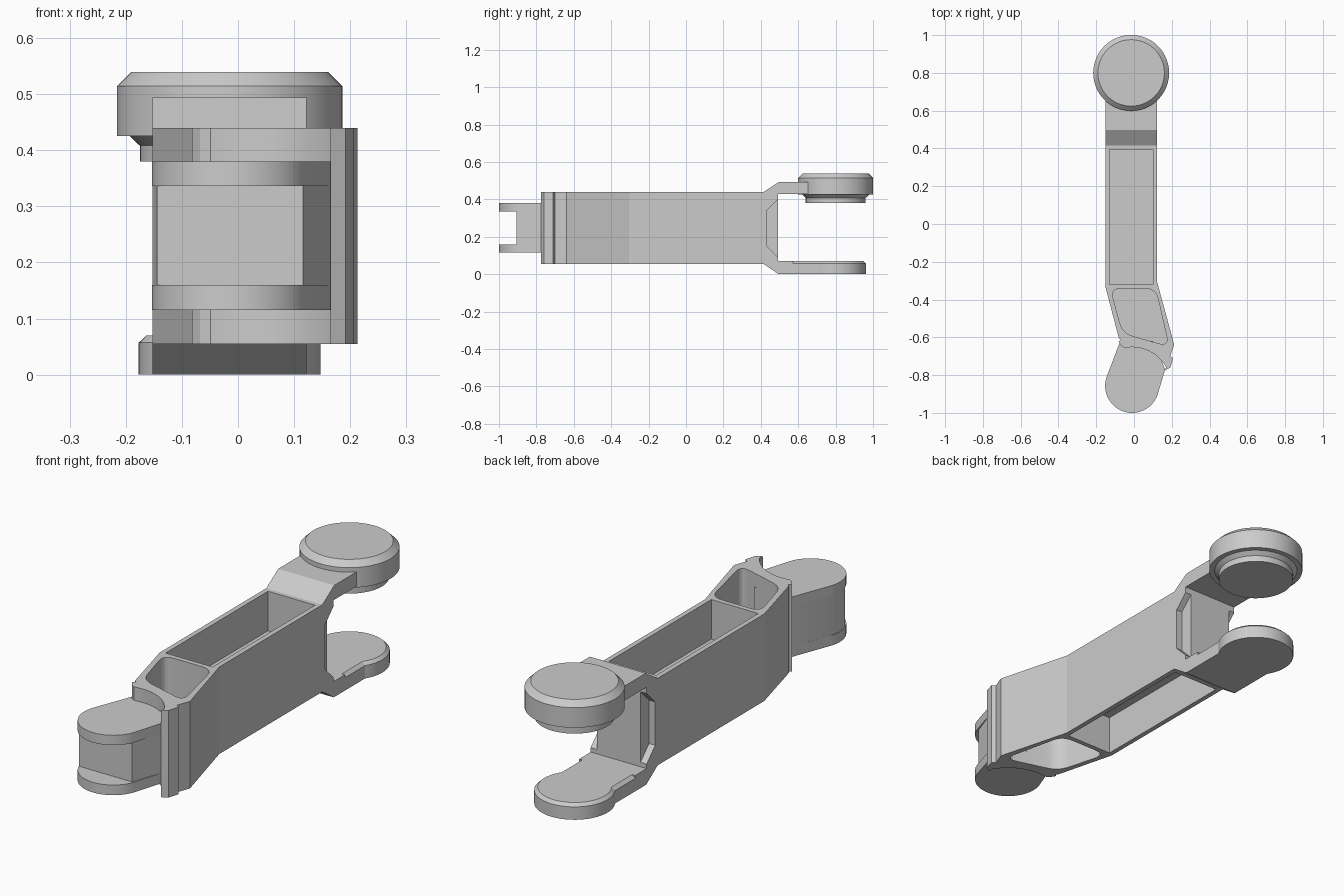
import bpy, bmesh
from math import sin, cos, radians, pi
from mathutils import Vector

if "Cube" in bpy.data.objects:
    bpy.data.objects.remove(bpy.data.objects["Cube"])


def make(name, bm):
    bm.normal_update()
    bmesh.ops.recalc_face_normals(bm, faces=bm.faces)
    me = bpy.data.meshes.new(name)
    bm.to_mesh(me)
    bm.free()
    ob = bpy.data.objects.new(name, me)
    bpy.context.collection.objects.link(ob)
    return ob


def prism(name, pts, a, b, axis='z'):
    """Extrude an outline from a to b: xy outline along z, yz along x, xz along y."""
    put = {'z': lambda p, t: (p[0], p[1], t),
           'x': lambda p, t: (t, p[0], p[1]),
           'y': lambda p, t: (p[0], t, p[1])}[axis]
    bm = bmesh.new()
    lo = [bm.verts.new(put(p, a)) for p in pts]
    hi = [bm.verts.new(put(p, b)) for p in pts]
    n = len(pts)
    bm.faces.new(lo[::-1])
    bm.faces.new(hi)
    for i in range(n):
        bm.faces.new((lo[i], lo[(i + 1) % n], hi[(i + 1) % n], hi[i]))
    return make(name, bm)


def holed_prism(name, loops, z0, z1):
    """Vertical extrusion of an outline with holes, from a filled curve."""
    cu = bpy.data.curves.new(name, 'CURVE')
    cu.dimensions, cu.fill_mode, cu.extrude = '2D', 'BOTH', (z1 - z0) / 2
    for pts in loops:
        sp = cu.splines.new('POLY')
        sp.points.add(len(pts) - 1)
        for q, p in zip(sp.points, pts):
            q.co = (p[0], p[1], 0, 1)
        sp.use_cyclic_u = True
    tmp = bpy.data.objects.new("helper", cu)
    bpy.context.collection.objects.link(tmp)
    bpy.context.view_layer.update()
    bm = bmesh.new()
    bm.from_mesh(tmp.to_mesh())
    bpy.data.objects.remove(tmp, do_unlink=True)
    bmesh.ops.remove_doubles(bm, verts=bm.verts, dist=0.0005)
    bmesh.ops.translate(bm, verts=bm.verts, vec=(0, 0, (z0 + z1) / 2))
    return make(name, bm)


def turned(name, cx, cy, profile, n=48):
    """Solid of revolution from (radius, z) pairs."""
    bm = bmesh.new()
    rings = [[bm.verts.new((cx + r * cos(2 * pi * i / n), cy + r * sin(2 * pi * i / n), z))
              for i in range(n)] for r, z in profile]
    bm.faces.new(rings[0][::-1])
    bm.faces.new(rings[-1])
    for a, b in zip(rings, rings[1:]):
        for i in range(n):
            bm.faces.new((a[i], a[(i + 1) % n], b[(i + 1) % n], b[i]))
    return make(name, bm)


def arc(cx, cy, r, a0, a1, n):
    return [(cx + r * cos(radians(a0 + (a1 - a0) * i / n)),
             cy + r * sin(radians(a0 + (a1 - a0) * i / n))) for i in range(n + 1)]


def rounded(pts, r, n=6):
    """Round polygon corners with quadratic curves."""
    out = []
    for i, p in enumerate(pts):
        p = Vector(p)
        a = p + (Vector(pts[i - 1]) - p).normalized() * r
        b = p + (Vector(pts[(i + 1) % len(pts)]) - p).normalized() * r
        for k in range(n + 1):
            t = k / n
            q = a * (1 - t) ** 2 + p * 2 * t * (1 - t) + b * t * t
            out.append((q.x, q.y))
    return out


L, R = -0.152, 0.122          # side planes of the straight section
CX, CY = -0.015, 0.80         # rear pivot
FX, FY = -0.01, -0.857        # front pivot
Z0, Z1 = 0.055, 0.44          # body bottom and top
NY, EY = 0.432, 0.492         # start of the rear notches, rear end of the body

# Bent main body with concave front end and two open pockets
outline = [(L, NY), (L, -0.33), (-0.08, -0.605), (-0.07, -0.612), (-0.082, -0.622), (-0.068, -0.645)]
outline += arc(FX, FY, 0.205, 101, 29, 12)
outline += [(0.165, -0.775), (0.192, -0.76), (0.207, -0.71), (0.191, -0.70), (0.213, -0.64),
            (R, -0.305), (R, NY)]
long_pocket = [(-0.13, -0.32), (0.10, -0.32), (0.10, 0.395), (-0.13, 0.395)]
bent_pocket = rounded([(-0.125, -0.342), (0.115, -0.342), (0.185, -0.648), (-0.06, -0.578)], 0.055)
holed_prism("main_body", [outline, long_pocket, bent_pocket], Z0, Z1)

# Middle webs closing the pockets
prism("long_pocket_web", long_pocket, 0.23, 0.265)
prism("bent_pocket_web", bent_pocket, 0.23, 0.265)

# Rear end of the body with notched vertical edges
prism("rear_wall", [(NY, Z0), (EY, Z0), (EY, Z1), (NY, Z1)], L + 0.03, R - 0.03, 'x')
for side, x0, x1 in (("left", L, L + 0.03), ("right", R - 0.03, R)):
    prism(f"rear_{side}_corner_upper", [(NY, 0.342), (EY, 0.402), (EY, Z1), (NY, Z1)], x0, x1, 'x')
    prism(f"rear_{side}_corner_lower", [(NY, Z0), (EY, Z0), (EY, 0.09), (NY, 0.15)], x0, x1, 'x')

# Front fork: two rounded plates and the web between them
plate = [(0.165, -0.77), (0.10, -0.62), (-0.07, -0.612)] + arc(FX, FY, 0.143, 160, 340, 24)
for name, z0, z1 in (("front_fork_lower", 0.115, 0.16), ("front_fork_upper", 0.336, 0.38)):
    prism(name, plate, z0, z1)
prism("front_fork_web", [(0.165, -0.77), (0.10, -0.62), (-0.07, -0.612), (-0.144, -0.808),
                         (-0.152, -0.86), (-0.144, -0.907), (0.116, -0.907)], 0.16, 0.336)

# Rear arms
prism("rear_upper_arm", [(0.415, 0.44), (0.498, 0.494), (0.80, 0.494), (0.80, 0.43), (0.415, 0.43)], L, R, 'x')
prism("rear_lower_arm", [(0.415, 0.055), (0.495, 0), (0.572, 0), (0.572, 0.07), (0.415, 0.07)], L, R, 'x')
prism("rear_lower_neck", [(L, 0), (R, 0), (R, 0.057), (R - 0.015, 0.07), (L + 0.015, 0.07), (L, 0.057)],
      0.572, 0.80, 'y')

# Rear pivot pads
turned("rear_upper_cap", CX, CY, [(0.16, 0.38), (0.16, 0.408), (0.178, 0.425), (0.201, 0.425),
                                  (0.201, 0.514), (0.176, 0.539)])
turned("rear_lower_pad", CX, CY, [(0.162, 0.0), (0.162, 0.057), (0.148, 0.07)])

# Smooth the curved walls, keep edges crisp
bpy.ops.object.select_all(action='DESELECT')
for ob in bpy.context.collection.objects:
    ob.select_set(True)
    bpy.context.view_layer.objects.active = ob
bpy.ops.object.shade_smooth_by_angle(angle=radians(14))
